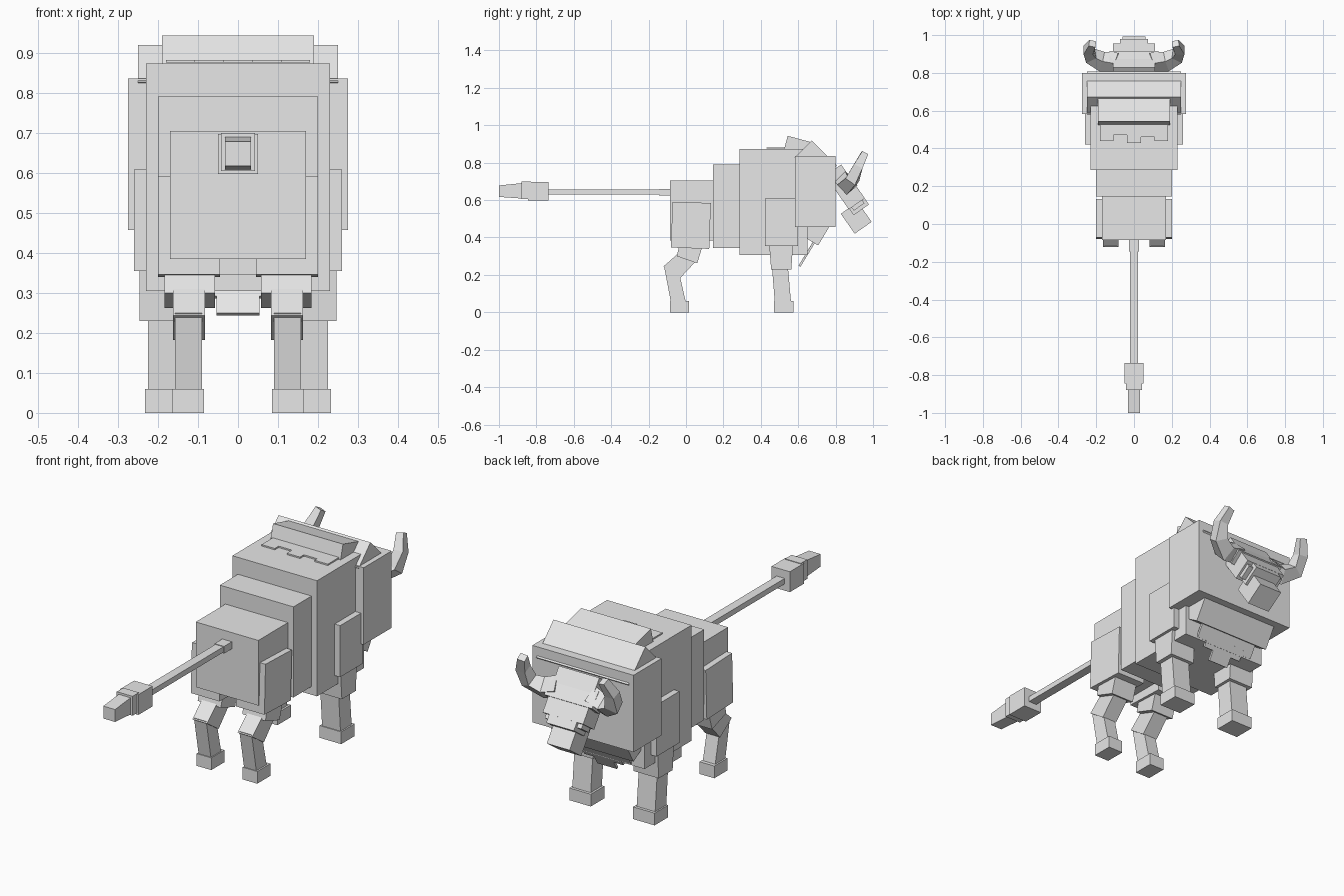
import bpy
import bmesh
from math import cos, sin, radians
from mathutils import Vector

default_cube = bpy.data.objects.get("Cube")
if default_cube:
    bpy.data.objects.remove(default_cube, do_unlink=True)

# One plain hide colour for the whole animal
hide = bpy.data.materials.new("plain grey hide")
hide.use_nodes = True
hide.diffuse_color = (.8, .8, .8, 1)
hide.node_tree.nodes["Principled BSDF"].inputs["Base Color"].default_value = hide.diffuse_color


def rings_to_object(name, rings):
    """Skin a list of equal point rings into a closed, flat shaded object."""
    mesh = bpy.data.meshes.new(name)
    bm = bmesh.new()
    loops = [[bm.verts.new(point) for point in ring] for ring in rings]
    for lower, upper in zip(loops, loops[1:]):
        for i in range(len(lower)):
            j = (i + 1) % len(lower)
            bm.faces.new((lower[i], lower[j], upper[j], upper[i]))
    bm.faces.new(loops[0])
    bm.faces.new(loops[-1])
    bmesh.ops.recalc_face_normals(bm, faces=bm.faces)
    bm.to_mesh(mesh)
    bm.free()
    mesh.materials.append(hide)
    part = bpy.data.objects.new(name, mesh)
    bpy.context.collection.objects.link(part)
    return part


def prism(name, profile, across):
    """Extrude a side profile of (y, z) points across x."""
    return rings_to_object(name, [[(x, y, z) for y, z in profile] for x in across])


def box(name, across, along, up):
    (back, front), (low, high) = along, up
    profile = [(back, low), (front, low), (front, high), (back, high)]
    return prism(name, profile, across)


def tilted_box(name, across, centre, size, angle):
    """Box turned about the x axis by an angle in degrees."""
    c, s = cos(radians(angle)), sin(radians(angle))
    profile = []
    for a, b in ((-1, -1), (1, -1), (1, 1), (-1, 1)):
        y, z = a * size[0] / 2, b * size[1] / 2
        profile.append((centre[0] + y * c - z * s, centre[1] + y * s + z * c))
    return prism(name, profile, across)


def wide(half):
    return (-half, half)


# Stepped body
box("rump", wide(.17), along=(-.085, .2), up=(.385, .705))
box("loin", wide(.2), along=(.145, .3), up=(.345, .79))
box("ribcage", wide(.23), along=(.285, .65), up=(.305, .873))
box("chest", wide(.275), along=(.583, .8), up=(.457, .835))
tilted_box("mane_crest", wide(.25), centre=(.693, .806), size=(.19, .13), angle=-45)
tilted_box("hump", wide(.19), centre=(.597, .885), size=(.133, .085), angle=-15)
tilted_box("dewlap", wide(.21), centre=(.65, .458), size=(.2, .114), angle=-31)

# Ragged hair lying behind the hump
hair_ends = (.44, .47, .43, .46, .44)
strip = .36 / len(hair_ends)
for i, end in enumerate(hair_ends):
    left = -.18 + i * strip
    box(f"hump_hair_{i}", (left, left + strip), along=(end, .55), up=(.875, .882))

# Ragged beard hanging under the dewlap, longest in the middle
beard_lengths = (.1, .13, .18, .18, .13, .1)
strip = .32 / len(beard_lengths)
hang = Vector((-.52, -.85))
for i, length in enumerate(beard_lengths):
    left = -.16 + i * strip
    middle = Vector((.7, .4)) + hang * length / 2
    tilted_box(f"beard_{i}", (left, left + strip), middle, size=(.012, length), angle=-31)

# Head sloping down and forward
tilted_box("forehead", wide(.11), centre=(.85, .67), size=(.104, .22), angle=35)
tilted_box("nose_bridge", wide(.075), centre=(.897, .605), size=(.1, .14), angle=35)
tilted_box("muzzle", wide(.062), centre=(.91, .505), size=(.11, .13), angle=35)
tilted_box("horn_base", wide(.13), centre=(.86, .685), size=(.075, .085), angle=40)

# Tail with a stepped tuft
box("tail_root", wide(.026), along=(-.145, -.05), up=(.625, .66))
box("tail", wide(.022), along=(-.76, -.1), up=(.63, .657))
box("tail_tuft", wide(.05), along=(-.845, -.735), up=(.597, .697))
box("tail_tuft_neck", wide(.043), along=(-.88, -.83), up=(.605, .7))
tip = [(-1, .617), (-.86, .607), (-.86, .692), (-1, .678)]
prism("tail_tip", tip, wide(.032))


def horn(name, side):
    """Square tapered horn that sweeps out, forward and up."""
    path = [Vector((side * x, y, z)) for x, y, z in (
        (.09, .85, .7), (.17, .86, .68), (.23, .89, .71), (.242, .92, .78), (.22, .955, .85))]
    widths = (.08, .075, .062, .05, .036)
    rings = []
    for i, (point, width) in enumerate(zip(path, widths)):
        before, after = path[max(i - 1, 0)], path[min(i + 1, len(path) - 1)]
        heading = (after - before).normalized()
        u = heading.cross(Vector((0, 1, -1))).normalized() * width / 2
        v = heading.cross(u).normalized() * width / 2
        rings.append([point + u + v, point - u + v, point - u - v, point + u - v])
    rings_to_object(name, rings)


# Paired parts
for label, side in (("left", 1), ("right", -1)):

    def span(inner, outer):
        return (side * inner, side * outer)

    horn(f"{label}_horn", side)
    tilted_box(f"{label}_cheek", span(.06, .1), centre=(.9, .6), size=(.07, .09), angle=35)

    # Front leg
    box(f"{label}_shoulder", span(.15, .26), along=(.422, .6), up=(.355, .608))
    front_upper = [(.455, .23), (.563, .23), (.572, .36), (.445, .36)]
    prism(f"{label}_front_upper_leg", front_upper, span(.11, .246))
    front_lower = [(.475, .05), (.562, .05), (.545, .24), (.46, .24)]
    prism(f"{label}_front_lower_leg", front_lower, span(.125, .225))
    box(f"{label}_front_hoof", span(.115, .232), along=(.47, .575), up=(0, .06))

    # Hind leg
    tilted_box(f"{label}_thigh", span(.045, .2), centre=(.026, .465), size=(.205, .245), angle=-2)
    stifle = [(-.05, .3), (.06, .262), (.09, .36), (-.03, .38)]
    prism(f"{label}_stifle", stifle, span(.058, .184))
    hock = [(-.122, .243), (-.032, .182), (.055, .275), (-.045, .312)]
    prism(f"{label}_hock", hock, span(.083, .163))
    shank = [(-.08, .05), (0, .05), (-.032, .19), (-.118, .25)]
    prism(f"{label}_shank", shank, span(.09, .157))
    box(f"{label}_hind_hoof", span(.085, .165), along=(-.086, .016), up=(0, .06))
